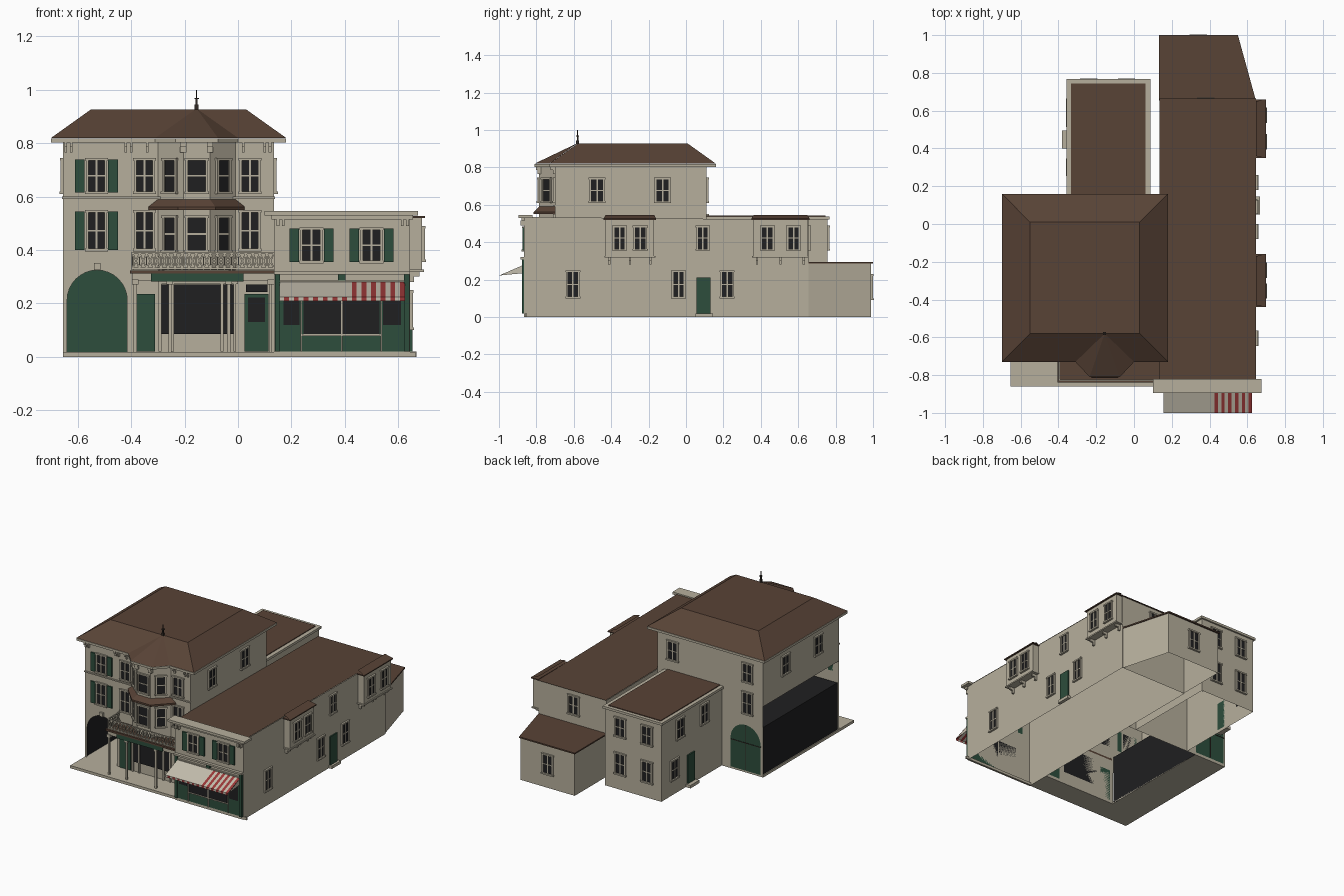
import bpy, bmesh, math
from mathutils import Matrix, Vector

if "Cube" in bpy.data.objects:
    bpy.data.objects.remove(bpy.data.objects["Cube"])

COL = {"stone": (.47, .43, .335), "roof_brown": (.098, .056, .037), "shutter_green": (.026, .075, .045),
       "glass_black": (.014, .014, .015), "awning_red": (.33, .04, .04), "awning_cream": (.55, .51, .42),
       "iron_dark": (.03, .022, .018)}
MATS = {}
for n, c in COL.items():
    MATS[n] = bpy.data.materials.new(n)
    MATS[n].diffuse_color = (*c, 1)
S, R, G, K, RED, CR, IRON = COL
parts = {}
I = Matrix()


def face(name, mat, pts, M=I):
    bm, mats = parts.setdefault(name, (bmesh.new(), []))
    if mat not in mats:
        mats.append(mat)
    f = bm.faces.new([bm.verts.new(M @ Vector(p)) for p in pts])
    f.material_index = mats.index(mat)


def prism(name, mat, pts, z0, z1, M=I, bottom=True, top=True):
    """Vertical prism over a plan outline (counter-clockwise)."""
    n = len(pts)
    for i in range(n):
        (a, b), (c, d) = pts[i], pts[(i + 1) % n]
        face(name, mat, [(a, b, z0), (c, d, z0), (c, d, z1), (a, b, z1)], M)
    if top:
        face(name, mat, [(x, y, z1) for x, y in pts], M)
    if bottom:
        face(name, mat, [(x, y, z0) for x, y in reversed(pts)], M)


def box(name, mat, x0, x1, y0, y1, z0, z1, M=I, **k):
    prism(name, mat, [(x0, y0), (x1, y0), (x1, y1), (x0, y1)], z0, z1, M, **k)


def at(x, y, deg=0):
    """Wall frame: local x runs along the wall, local -y points outward."""
    return Matrix.Translation((x, y, 0)) @ Matrix.Rotation(math.radians(deg), 4, 'Z')


def window(name, M, z0, z1, w=.075, shutters=False, mullion=True):
    h = w / 2
    box(name, K, -h, h, -.004, 0, z0, z1, M)
    for s in (-1, 1):
        box(name, S, s * h - .005, s * h + .005, -.01, 0, z0, z1, M)
    if mullion:
        box(name, S, -.004, .004, -.008, 0, z0, z1, M)
    zm = (z0 + z1) / 2
    box(name, S, -h, h, -.007, 0, zm - .003, zm + .003, M)
    box(name, S, -h - .008, h + .008, -.014, 0, z0 - .01, z0, M)
    box(name, S, -h - .008, h + .008, -.012, 0, z1, z1 + .01, M)
    if shutters:
        for s in (-1, 1):
            c = s * (h + .027)
            box("shutters", G, c - .018, c + .018, -.009, 0, z0 - .005, z1 + .005, M)


def arch(cx, r, spring, y, z0, n=16):
    return [(cx - r, y, z0)] + [(cx - r * math.cos(math.pi * i / n), y, spring + r * math.sin(math.pi * i / n))
                               for i in range(n + 1)] + [(cx + r, y, z0)]


# --- tower shell, with carriage arch and open lower flank
XL, XR, YF, YB = -.655, .135, -.70, .11
hole = arch(-.5275, .1125, .212, YF, 0)
face("tower_walls", S, [(XL, YF, 0)] + hole + [(XR, YF, 0), (XR, YF, .81), (XL, YF, .81)])
face("tower_walls", S, [(XR, YF, 0), (XR, YB, 0), (XR, YB, .81), (XR, YF, .81)])
face("tower_walls", S, [(XL, YB, 0), (XR, YB, 0), (XR, YB, .81), (XL, YB, .81)])
face("tower_walls", S, [(XL, YF, .48), (XL, YB, .48), (XL, YB, .81), (XL, YF, .81)])
# carriage passage lining
for x in (-.65, -.412):
    face("passage_lining", K, [(x, -.69, 0), (x, YB, 0), (x, YB, .335), (x, -.69, .335)])
face("passage_lining", K, [(-.65, -.69, .335), (-.412, -.69, .335), (-.412, YB, .335), (-.65, YB, .335)])
for y in (YB - .006, YB + .006):
    face("carriage_door", G, arch(-.5275, .1125, .212, y, .015))
for x in (-.53, ):
    box("carriage_door", IRON, x - .002, x + .002, YB, YB + .009, .02, .32)
box("carriage_door", IRON, -.64, -.415, YB, YB + .009, .2, .204)
box("keystone", S, -.54, -.515, YF - .012, YF, .325, .352)
# pavement
prism("pavement", S, [(XL, -.86), (.665, -.86), (.665, -.85), (.135, -.85), (.135, YF), (-.412, YF),
                      (-.412, YB), (XL, YB)], 0, .018)

# --- main roof with bay hip
bay_eave = [(-.31, -.73), (-.235, -.81), (-.075, -.81), (0, -.73)]
eave = [(-.70, -.73)] + bay_eave + [(.18, -.73), (.18, .16), (-.70, .16)]
prism("eaves", S, eave, .803, .818)
a, b, c, d = [(x, y, .82) for x, y in ((-.70, -.73), (.18, -.73), (.18, .16), (-.70, .16))]
e, f, g, h = [(x, y, .927) for x, y in ((-.55, -.58), (.03, -.58), (.03, .01), (-.55, .01))]
for q in ((a, b, f, e), (b, c, g, f), (c, d, h, g), (d, a, e, h), (e, f, g, h)):
    face("main_roof", R, q)
for p, q in zip(bay_eave, bay_eave[1:]):
    face("main_roof", R, [(*p, .82), (*q, .82), (-.155, -.58, .93)])
for z0, z1, r in ((.925, .945, .007), (.945, .965, .004), (.965, .97, .008), (.97, 1.0, .002)):
    box("finial", IRON, -.155 - r, -.155 + r, -.58 - r, -.58 + r, z0, z1)
# eave brackets
for x in (-.645, -.625, -.42, -.40, -.34, .02, .10, .12):
    box("eave_brackets", S, x - .005, x + .005, -.725, YF, .785, .803)
    box("eave_brackets", S, x - .005, x + .005, -.712, YF, .765, .785)
box("string_course", S, XL - .004, XR + .004, YF - .008, YF, .592, .6)

# --- bay
bay = [(-.30, YF), (-.205, -.785), (-.105, -.785), (-.01, YF)]
prism("bay_walls", S, bay, .325, .81, top=False)
skirt = [(-.335, YF), (-.225, -.815), (-.085, -.815), (.025, YF)]
for i in range(3):
    p, q, u, v = skirt[i], skirt[i + 1], bay[i + 1], bay[i]
    face("bay_skirt_roof", R, [(*p, .562), (*q, .562), (*u, .59), (*v, .59)])
prism("bay_skirt_roof", R, skirt, .55, .562)
for z0, z1 in ((.40, .52), (.62, .735)):
    window("bay_windows", at(-.155, -.785), z0, z1, .075, mullion=False)
    window("bay_windows", at(-.2525, -.7425, -41.8), z0, z1, .06, mullion=False)
    window("bay_windows", at(-.0575, -.7425, 41.8), z0, z1, .06, mullion=False)
for x in (-.205, -.105):
    for z, t in ((.765, .02), (.785, .032)):
        box("bay_brackets", S, x - .012, x + .012, -.785 - t / 2, -.75, z, z + .02)

# --- tower windows
for z0, z1 in ((.405, .54), (.62, .735)):
    window("front_windows", at(-.53, YF), z0, z1, .07, True)
    for x in (-.35, .045):
        window("front_windows", at(x, YF), z0, z1, .07)
    window("rear_windows", at(-.54, YB, 180), z0, z1, .07)
window("rear_windows", at(.02, YB, 180), .62, .735)
for y in (-.475, -.125):
    window("side_windows", at(XR, y, 90), .62, .735)
    window("side_windows", at(XL, y, -90), .62, .735)

# --- ground floor of tower: doors and shop window
F = at(0, YF)
box("side_door", G, -.39, -.31, -.009, 0, .02, .235, F)
box("shop_window", K, -.29, -.01, -.008, 0, .085, .27, F)
for x in (-.292, -.245, -.06, -.012):
    box("shop_window_frame", S, x - .005, x + .005, -.014, 0, .02, .28, F)
box("shop_window_frame", S, -.30, 0, -.016, 0, .272, .282, F)
box("house_door", G, .025, .115, -.009, 0, .02, .235, F)
box("house_door", K, .038, .102, -.013, 0, .13, .222, F)
box("house_door", K, .03, .11, -.009, 0, .243, .27, F)

# --- porch and balcony
box("porch_roof", R, -.405, .135, -.84, YF, .312, .324)
box("porch_beam", S, -.395, .135, -.83, -.815, .285, .312)
box("porch_sign", G, -.325, .02, -.838, -.83, .283, .318)
for x in (-.385, -.255, -.035, .122):
    box("porch_posts", S, x - .006, x + .006, -.832, -.82, .018, .29)
    box("porch_posts", S, x - .012, x + .012, -.838, -.814, .27, .29)


def railing(M, length, n):
    for z in (.328, .385):
        box("balustrade", S, 0, length, -.004, .004, z, z + .007, M)
    s = length / n
    for i in range(n):
        for p, q in ((i * s, i * s + s), (i * s + s, i * s)):
            face("balustrade", S, [(p - .003, 0, .33), (p + .003, 0, .33), (q + .003, 0, .388), (q - .003, 0, .388)], M)
        box("balustrade", S, i * s - .002, i * s + .002, -.003, .003, .325, .39, M)


railing(at(-.395, -.828), .53, 20)
railing(at(-.395, YF, -90), .128, 5)

# --- shop wing shell
WX, WF, WB = .645, -.865, .655
tf, tb = .535, .52
for x in (XR, WX):
    face("wing_walls", S, [(x, WF, 0), (x, WB, 0), (x, WB, tb), (x, WF, tf)])
for y, t in ((WF, tf), (WB, tb)):
    face("wing_walls", S, [(XR, y, 0), (WX, y, 0), (WX, y, t), (XR, y, t)])
face("wing_roof", R, [(XR, WF, tf + .003), (WX, WF, tf + .003), (WX, WB + .01, tb + .003), (XR, WB + .01, tb + .003)])
box("wing_cornice", S, .10, .675, -.895, -.82, .53, .546)
box("wing_cornice", S, .125, .655, -.88, -.86, .515, .53)
for x in (.15, .17, .615, .635):
    box("wing_cornice", S, x - .005, x + .005, -.885, WF, .49, .515)
for x in (.275, .50):
    window("wing_front_windows", at(x, WF), .36, .475, .075, True)
# shopfront
box("shop_ledge", S, .135, .645, -.885, WF, .308, .32)
box("shop_ledge", S, .14, .64, -.875, WF, .28, .286)
for x0, x1, z0 in ((.138, .157, .02), (.622, .642, .02), (.375, .402, .286)):
    box("shop_pilasters", G, x0, x1, -.878, WF, z0, .308)
W = at(0, WF)
box("shopfront", G, .157, .622, -.004, 0, .02, .235, W)
for x0, x1, z0 in ((.17, .23, .12), (.245, .385, .085), (.392, .53, .085), (.543, .61, .12)):
    box("shopfront_glass", K, x0, x1, -.008, 0, z0, .235, W)
box("shopfront_trim", S, .24, .535, -.011, 0, .078, .085, W)
for x in (.237, .388, .536):
    box("shopfront_trim", S, x - .003, x + .003, -.011, 0, .02, .235, W)
# awning, striped by strip number
n = 26
for i in range(n):
    x0, x1 = .155 + .47 * i / n, .155 + .47 * (i + 1) / n
    striped = i % 2 == 1
    face("awning", RED if striped and i > 14 else CR,
         [(x0, -1, .225), (x1, -1, .225), (x1, WF, .28), (x0, WF, .28)])
    face("awning_valance", RED if striped else CR,
         [(x0, -1, .21), (x1, -1, .21), (x1, -1, .225), (x0, -1, .225)])
for x in (.155, .625):
    face("awning", CR, [(x, -1, .222), (x, WF, .28), (x, WF, .235)])

# --- wing side: oriels, windows, door
for y0, y1, wy in ((-.43, -.17, (-.355, -.245)), (.36, .65, (.435, .575))):
    box("oriels", S, WX, .69, y0, y1, .325, .525)
    box("oriels", S, WX, .696, y0 - .006, y1 + .006, .318, .327)
    face("oriel_roofs", R, [(.70, y0 - .01, .527), (.70, y1 + .01, .527), (WX, y1, .545), (WX, y0, .545)])
    box("oriel_roofs", R, WX, .70, y0 - .01, y1 + .01, .52, .527)
    for y in wy:
        window("oriel_windows", at(.69, y, 90), .365, .48, .065)
    for y in (y0 + .02, (y0 + y1) / 2, y1 - .02):
        box("oriel_brackets", S, WX, .68, y - .006, y + .006, .30, .318)
        box("oriel_brackets", S, WX, .66, y - .006, y + .006, .28, .30)
window("wing_side_windows", at(WX, .09, 90), .365, .48, .06)
for y in (-.605, -.04, .22):
    window("wing_side_windows", at(WX, y, 90), .11, .24, .065)
box("wing_side_door", G, -.038, .038, -.009, 0, .02, .212, at(WX, .093, 90))
box("door_steps", S, WX, .668, .05, .145, 0, .02)
window("wing_rear_window", at(.38, WB, 180), .365, .48)

# --- low rear extension with tapering flank
ext = [(.14, WB), (.64, WB), (.545, .99), (.14, .99)]
prism("rear_extension", S, ext, 0, .286, bottom=False)
prism("rear_extension_roof", R, [(.133, WB), (.645, WB), (.55, 1.0), (.133, 1.0)], .286, .295)
window("rear_extension_window", at(.34, .99, 180), .1, .22)

# --- rear annex with raised parapet
AX0, AX1, AY = -.345, .075, .757
box("annex_walls", S, AX0, AX1, YB, AY, 0, .528, bottom=False, top=False)
box("annex_parapet", S, -.357, .087, YB, .768, .522, .538)
box("annex_roof", R, -.333, .06, YB, .745, .532, .543)
for z0, z1 in ((.11, .24), (.365, .48)):
    for x in (-.24, -.04):
        window("annex_windows", at(x, AY, 180), z0, z1)
for y, z in ((.62, .11), (.30, .365), (.56, .365)):
    window("annex_windows", at(AX0, y, -90), z, z + .12)
box("annex_door", G, -.038, .038, -.009, 0, .02, .212, at(AX0, .445, -90))
box("door_steps", S, -.38, AX0, .40, .495, 0, .02)

# --- turn collected parts into objects
for name, (bm, mats) in parts.items():
    bmesh.ops.remove_doubles(bm, verts=bm.verts, dist=1e-5)
    bmesh.ops.recalc_face_normals(bm, faces=bm.faces)
    me = bpy.data.meshes.new(name)
    bm.to_mesh(me)
    bm.free()
    for m in mats:
        me.materials.append(MATS[m])
    bpy.context.collection.objects.link(bpy.data.objects.new(name, me))

for m in bpy.data.materials:
    if m.users and not m.is_grease_pencil:
        m.use_nodes = True
        m.node_tree.nodes["Principled BSDF"].inputs["Base Color"].default_value = m.diffuse_color
